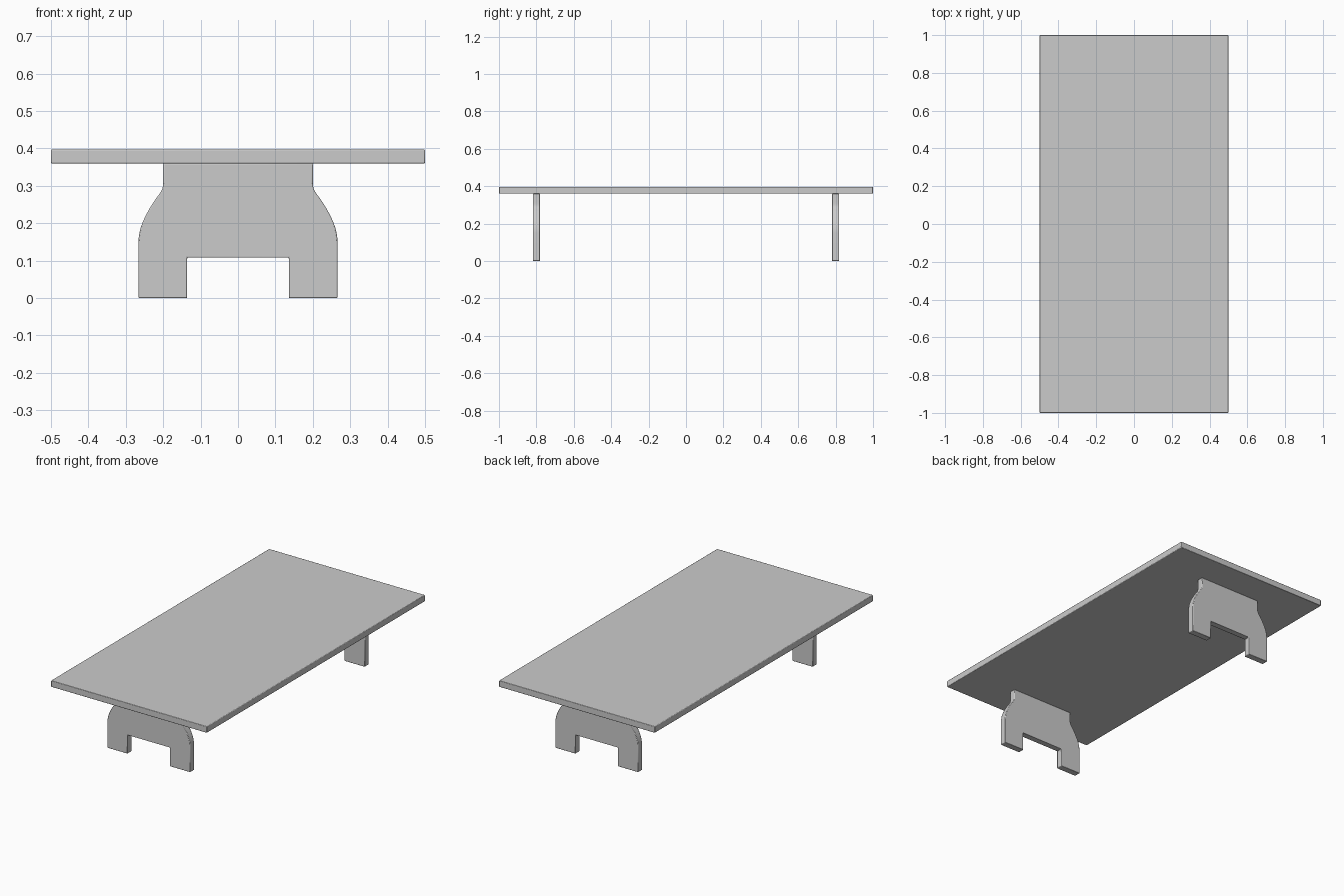
import bpy, bmesh, math
from mathutils import Vector
from mathutils.geometry import interpolate_bezier

if "Cube" in bpy.data.objects:
    bpy.data.objects.remove(bpy.data.objects["Cube"])

TOP_Z, UNDER_Z = 0.397, 0.36
LEG_T = 0.038


def finish(name, bm):
    """Turn a bmesh into an object with slightly rounded edges."""
    bmesh.ops.recalc_face_normals(bm, faces=bm.faces)
    me = bpy.data.meshes.new(name)
    bm.to_mesh(me)
    bm.free()
    ob = bpy.data.objects.new(name, me)
    bpy.context.collection.objects.link(ob)
    bev = ob.modifiers.new("soft_edges", 'BEVEL')
    bev.width = 0.003
    bev.segments = 2
    bev.limit_method = 'ANGLE'
    bev.angle_limit = math.radians(40)
    bpy.ops.object.select_all(action='DESELECT')
    ob.select_set(True)
    bpy.context.view_layer.objects.active = ob
    bpy.ops.object.shade_smooth_by_angle(angle=math.radians(35))
    return ob


def bezier(a, ha, hb, b, n):
    pts = interpolate_bezier(*[Vector((x, 0, z)) for x, z in (a, ha, hb, b)], n)
    return [(p.x, p.z) for p in pts]


# Table top
bm = bmesh.new()
bmesh.ops.create_cube(bm, size=1)
bmesh.ops.scale(bm, vec=(1.0, 2.0, TOP_Z - UNDER_Z), verts=bm.verts)
bmesh.ops.translate(bm, vec=(0, 0, (TOP_Z + UNDER_Z) / 2), verts=bm.verts)
finish("table_top", bm)

# Leg outline: right half from the top down, with a flowing shoulder and a notch
half = [(0.2, UNDER_Z)]
half += bezier((0.2, 0.308), (0.2, 0.286), (0.21, 0.28), (0.22, 0.265), 7)
half += bezier((0.22, 0.265), (0.245, 0.228), (0.266, 0.19), (0.266, 0.15), 10)[1:]
half += [(0.266, 0), (0.136, 0), (0.136, 0.108)]
outline = half + [(-x, z) for x, z in reversed(half)]


def leg(name, y):
    bm = bmesh.new()
    face = bm.faces.new([bm.verts.new((x, y - LEG_T / 2, z)) for x, z in outline])
    ext = bmesh.ops.extrude_face_region(bm, geom=[face], use_keep_orig=True)
    verts = [g for g in ext["geom"] if isinstance(g, bmesh.types.BMVert)]
    bmesh.ops.translate(bm, vec=(0, LEG_T, 0), verts=verts)
    finish(name, bm)


# Two panel legs
leg("front_leg", -0.8)
leg("back_leg", 0.8)
